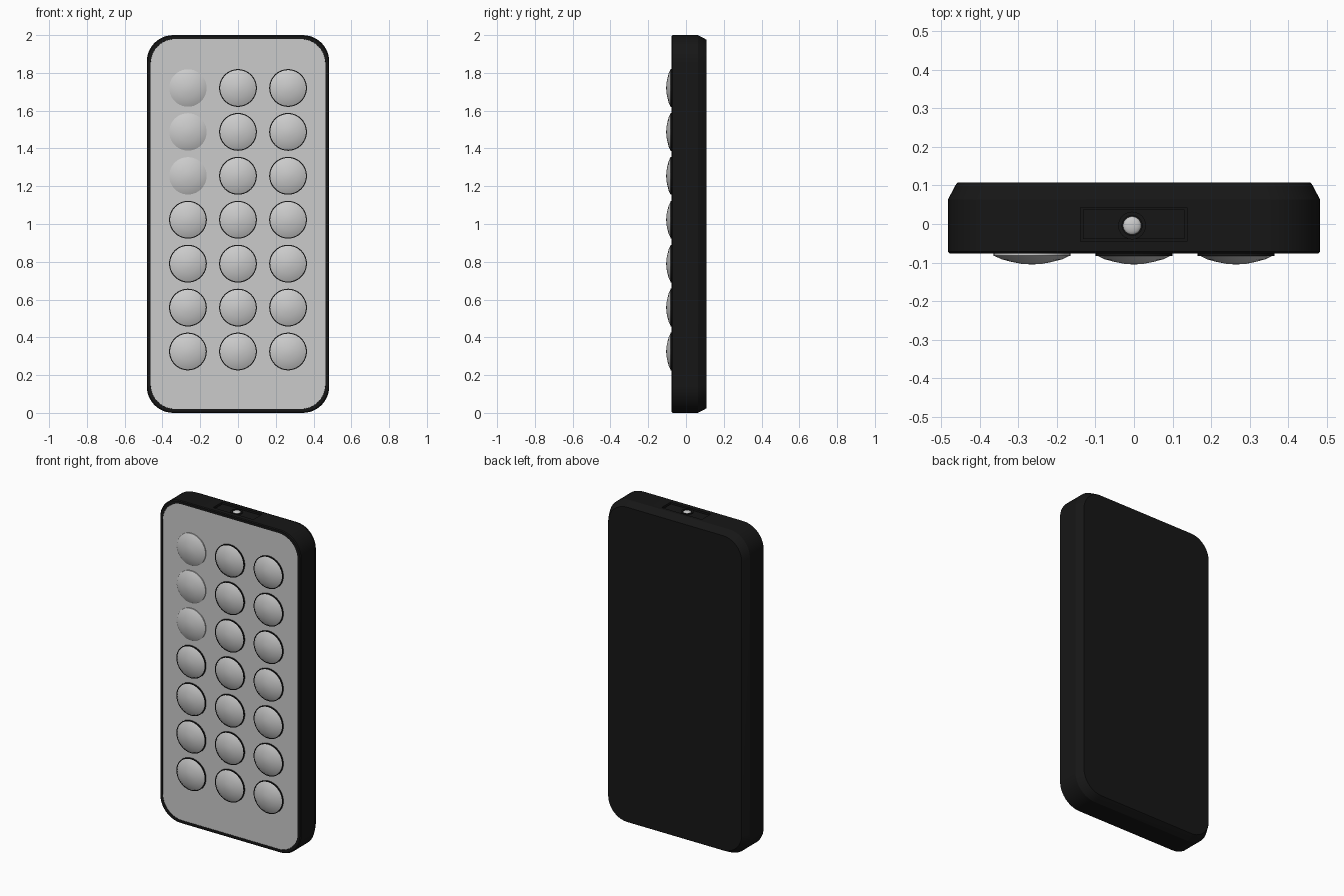
import bpy, bmesh, math
from mathutils import Matrix

if "Cube" in bpy.data.objects:
    bpy.data.objects.remove(bpy.data.objects["Cube"])

black = bpy.data.materials.new("black_plastic")
black.diffuse_color = (0.008, 0.008, 0.008, 1)
black.use_nodes = True
black.node_tree.nodes["Principled BSDF"].inputs["Base Color"].default_value = black.diffuse_color

W, H, R = 0.483, 1.0, 0.14      # half width, half height, corner radius


def finish(name, bm, mat=None, angle=30):
    bmesh.ops.recalc_face_normals(bm, faces=bm.faces)
    me = bpy.data.meshes.new(name)
    bm.to_mesh(me)
    bm.free()
    ob = bpy.data.objects.new(name, me)
    bpy.context.collection.objects.link(ob)
    if mat:
        me.materials.append(mat)
    smooth(ob, angle)
    return ob


def smooth(ob, angle=30):
    bpy.ops.object.select_all(action='DESELECT')
    ob.select_set(True)
    bpy.context.view_layer.objects.active = ob
    bpy.ops.object.shade_smooth_by_angle(angle=math.radians(angle))


def rounded_loop(bm, y, inset, n=10):
    w, h, r = W - inset, H - inset, R - inset * 0.5
    verts = []
    for q, (sx, sz) in enumerate([(1, 1), (-1, 1), (-1, -1), (1, -1)]):
        for i in range(n + 1):
            a = (q + i / n) * math.pi / 2
            verts.append(bm.verts.new((sx * (w - r) + r * math.cos(a), y,
                                       H + sz * (h - r) + r * math.sin(a))))
    return verts


def slab(name, rings, mat=None):
    # stack of rounded rectangles given as (y, inset)
    bm = bmesh.new()
    loops = [rounded_loop(bm, y, s) for y, s in rings]
    n = len(loops[0])
    for a, b in zip(loops, loops[1:]):
        for i in range(n):
            bm.faces.new((a[i], a[(i + 1) % n], b[(i + 1) % n], b[i]))
    bm.faces.new(loops[0])
    bm.faces.new(loops[-1])
    return finish(name, bm, mat, 25)


def box(name, size, loc, mat=None):
    bm = bmesh.new()
    bmesh.ops.create_cube(bm, size=1, matrix=Matrix.Translation(loc) @ Matrix.Diagonal((*size, 1)))
    return finish(name, bm, mat)


def lathe(name, profile, matrix, mat=None, steps=40):
    # profile (radius, height) spun about local z
    bm = bmesh.new()
    vs = [bm.verts.new((r, 0, h)) for r, h in profile]
    es = [bm.edges.new(p) for p in zip(vs, vs[1:])]
    bmesh.ops.spin(bm, geom=vs + es, cent=(0, 0, 0), axis=(0, 0, 1),
                   angle=2 * math.pi, steps=steps)
    bmesh.ops.remove_doubles(bm, verts=bm.verts, dist=1e-5)
    bm.transform(matrix)
    return finish(name, bm, mat, 35)


# Shell: open front tray edge, straight sides, chamfered back
shell = slab("shell", [(-0.070, 0.021), (-0.0765, 0.020), (-0.0765, 0.005), (-0.072, 0.0),
                       (0.063, 0.0), (0.100, 0.019), (0.108, 0.025)], black)

# Pocket for the emitter window in the top edge
cutter = box("pocket_cutter", (0.276, 0.088, 0.06), (-0.001, -0.001, 2.01))
mod = shell.modifiers.new("pocket", 'BOOLEAN')
mod.operation, mod.solver, mod.object = 'DIFFERENCE', 'EXACT', cutter
bpy.ops.object.select_all(action='DESELECT')
shell.select_set(True)
bpy.context.view_layer.objects.active = shell
bpy.ops.object.modifier_apply(modifier="pocket")
bpy.data.objects.remove(cutter)
smooth(shell, 25)

# Emitter window, collar and lamp
box("emitter_window", (0.264, 0.076, 0.012), (-0.001, -0.001, 1.986), black)
at = Matrix.Translation((-0.005, -0.004, 1.990))
lathe("emitter_collar", [(0.026, 0.0), (0.026, 0.006), (0.036, 0.006), (0.036, 0.0)], at, black, 24)
dome = [(0.024 * math.cos(i * math.pi / 12), 0.010 * math.sin(i * math.pi / 12)) for i in range(7)]
lathe("emitter_lamp", [(0.024, -0.002)] + dome, at, None, 24)

# Grey face plate
slab("face_plate", [(-0.065, 0.0205), (-0.0755, 0.0205)])

# Buttons: domes in black rings, except three plain ones at upper left
cap = [(0.095, 0.070), (0.095, 0.082), (0.076, 0.0915), (0.05, 0.0985), (0.025, 0.1035), (0.0, 0.105)]
ring = [(0.0945, 0.072), (0.0945, 0.083), (0.100, 0.083), (0.100, 0.072)]
turn = Matrix.Rotation(math.pi / 2, 4, 'X')      # local z -> -y
for c in range(3):
    for r in range(7):
        m = Matrix.Translation(((c - 1) * 0.265, 0, 1.72 - r * 0.2325)) @ turn
        plain = c == 0 and r < 3
        s = 0.099 / 0.095 if plain else 1
        lathe(f"button_{c}_{r}", [(p * s, h) for p, h in cap], m)
        if not plain:
            lathe(f"button_ring_{c}_{r}", ring, m, black)
